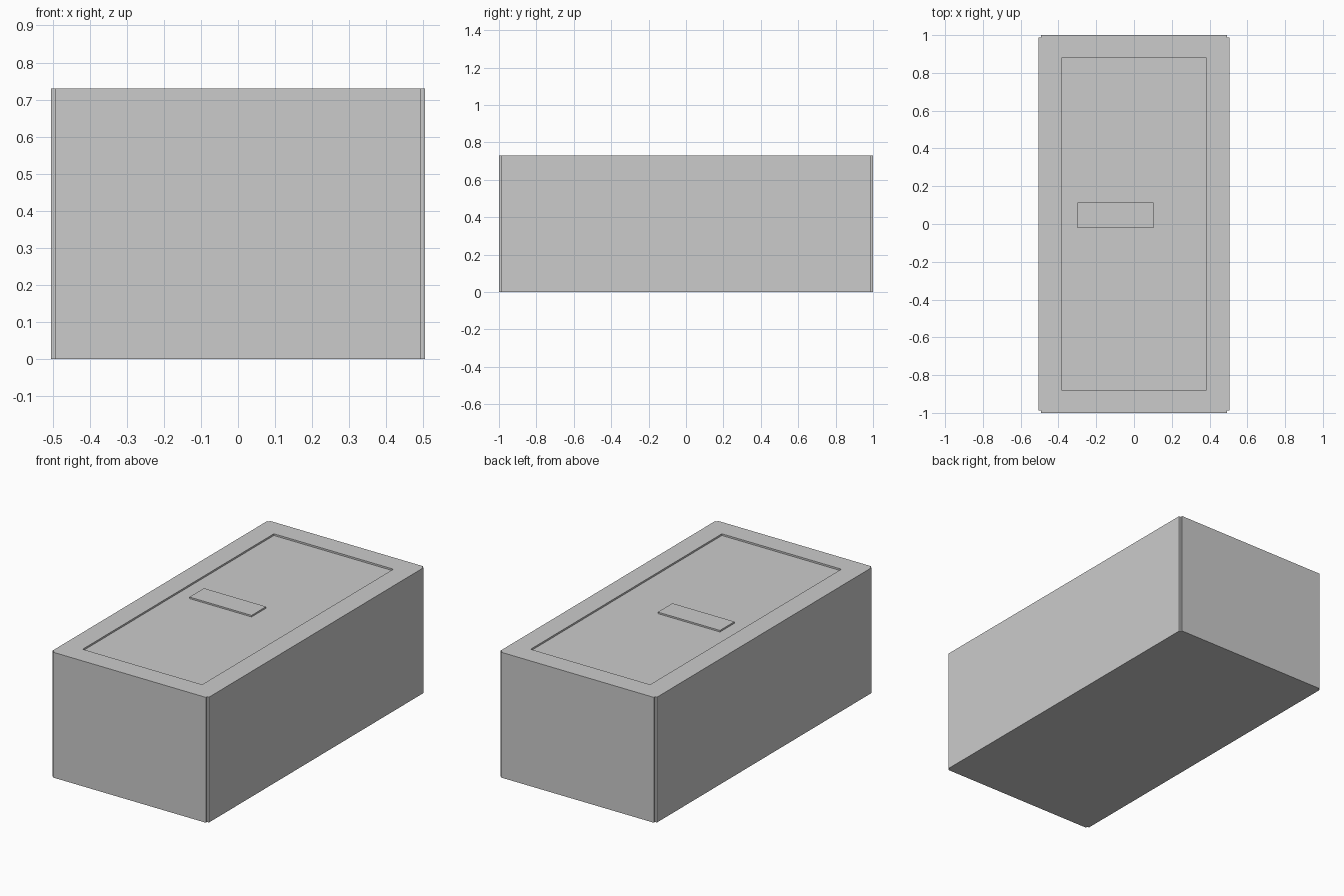
import bpy, bmesh

if "Cube" in bpy.data.objects:
    bpy.data.objects.remove(bpy.data.objects["Cube"])

HX, HY, H, C = 0.505, 1.0, 0.73, 0.012   # half width, half length, height, corner cut
DEPTH = 0.01                             # lid recess depth


def obj_from_bmesh(name, bm):
    bmesh.ops.recalc_face_normals(bm, faces=bm.faces)
    mesh = bpy.data.meshes.new(name)
    bm.to_mesh(mesh)
    bm.free()
    obj = bpy.data.objects.new(name, mesh)
    bpy.context.collection.objects.link(obj)
    return obj


def prism(bm, outline, z0, z1):
    face = bm.faces.new([bm.verts.new((x, y, z0)) for x, y in outline])
    top = bmesh.ops.extrude_face_region(bm, geom=[face])["geom"]
    bmesh.ops.translate(bm, vec=(0, 0, z1 - z0),
                        verts=[v for v in top if isinstance(v, bmesh.types.BMVert)])


def rect(cx, cy, hx, hy):
    return [(cx - hx, cy - hy), (cx + hx, cy - hy), (cx + hx, cy + hy), (cx - hx, cy + hy)]


# Box body with small notches down the four vertical corners
outline = []
for sx, sy in ((-1, -1), (1, -1), (1, 1), (-1, 1)):
    pts = [(sx * HX, sy * (HY - C)), (sx * (HX - C), sy * (HY - C)), (sx * (HX - C), sy * HY)]
    outline += pts if sx * sy > 0 else pts[::-1]
bm = bmesh.new()
prism(bm, outline, 0, H)
body = obj_from_bmesh("box_body", bm)

# Shallow lid recess cut into the top
bm = bmesh.new()
prism(bm, rect(0, 0, 0.385, 0.88), H - DEPTH, H + 0.1)
cutter = obj_from_bmesh("lid_recess_cutter", bm)
cutter.hide_render = True
cutter.hide_viewport = True
cut = body.modifiers.new("lid_recess", "BOOLEAN")
cut.operation = "DIFFERENCE"
cut.solver = "EXACT"
cut.object = cutter

# Flat handle bar on the lid, off centre
bm = bmesh.new()
prism(bm, rect(-0.098, 0.046, 0.2, 0.067), H - DEPTH, H - 0.001)
obj_from_bmesh("lid_handle", bm)
